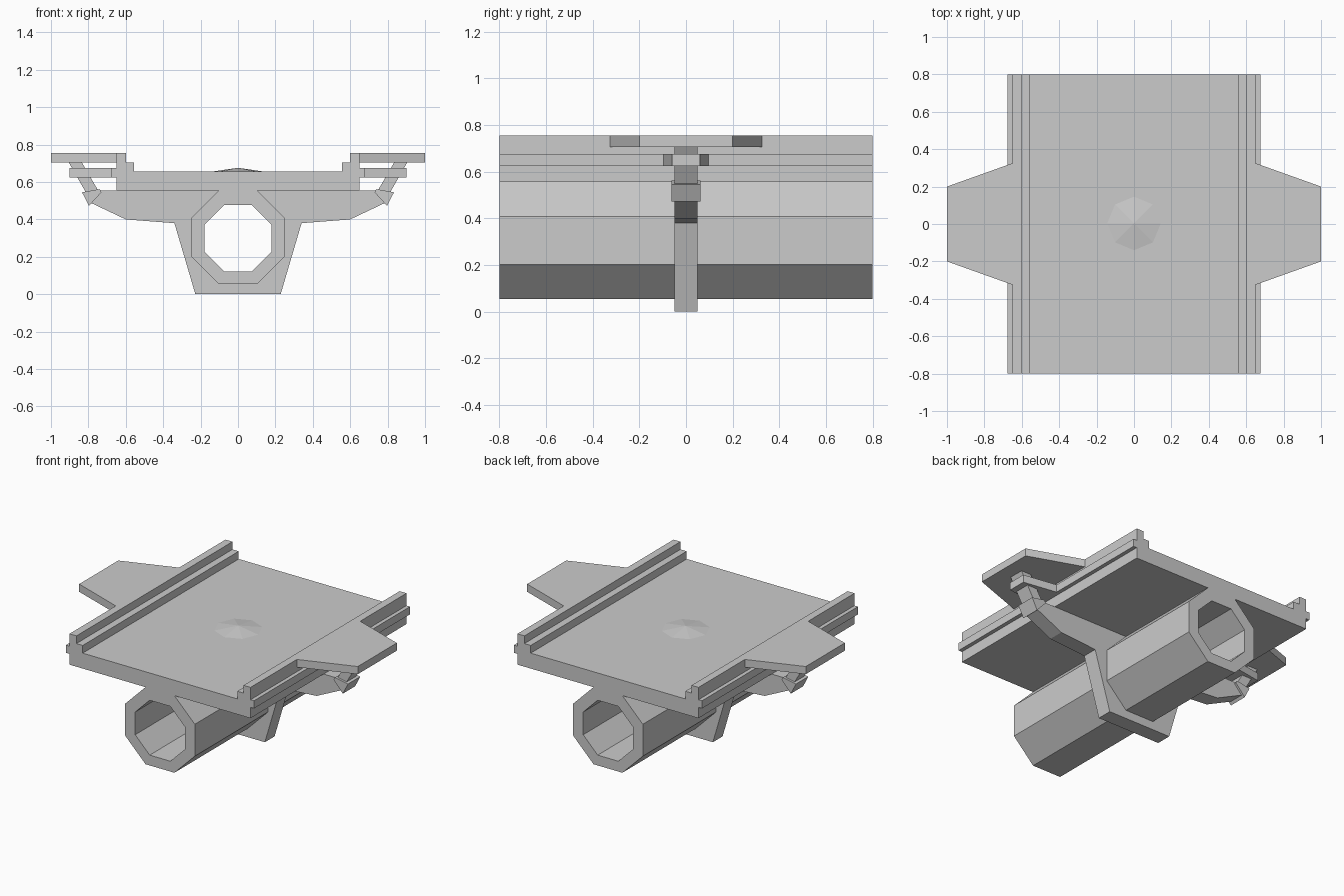
import bpy, bmesh
from math import tan, pi

if "Cube" in bpy.data.objects:
    bpy.data.objects.remove(bpy.data.objects["Cube"])


def extrude(name, pts, lo, hi, plan=False):
    """Extrude a right-half profile (xz along y, or xy along z) and mirror it in x."""
    bm = bmesh.new()

    def ring(d):
        return [bm.verts.new((a, b, d) if plan else (a, d, b)) for a, b in pts]
    v0, v1 = ring(lo), ring(hi)
    bm.faces.new(v0)
    bm.faces.new(v1)
    n = len(pts)
    for i in range(n):
        j = (i + 1) % n
        bm.faces.new((v0[i], v0[j], v1[j], v1[i]))
    bmesh.ops.recalc_face_normals(bm, faces=bm.faces)
    # open the centre seam so the mirrored halves join cleanly
    seam = [f for f in bm.faces if all(abs(v.co.x) < 1e-6 for v in f.verts)]
    bmesh.ops.delete(bm, geom=seam, context='FACES_ONLY')
    me = bpy.data.meshes.new(name)
    bm.to_mesh(me)
    bm.free()
    ob = bpy.data.objects.new(name, me)
    bpy.context.collection.objects.link(ob)
    ob.modifiers.new("mirror", 'MIRROR').use_axis[0] = True
    return ob


def half_octagon(r, zc):
    """Right side of a flat-topped octagon, top to bottom."""
    k = r * tan(pi / 8)
    return [(k, zc + r), (r, zc + k), (r, zc - k), (k, zc - r)]


outer = half_octagon(0.25, 0.305)
inner = half_octagon(0.178, 0.30)

# deck with stepped side rails and the octagonal tube below it
hull = [(0, 0.655), (0.555, 0.655), (0.555, 0.705), (0.60, 0.705), (0.60, 0.755),
        (0.65, 0.755), (0.65, 0.675), (0.675, 0.675), (0.675, 0.625), (0.65, 0.625),
        (0.65, 0.555)]
hull += outer + [(0, 0.055), (0, 0.122)] + inner[::-1] + [(0, 0.478)]
extrude("deck_and_tube", hull, -0.8, 0.8)

# central rib and stand wrapping the tube
rib = [(0, 0), (0.228, 0), (0.34, 0.38), (0.60, 0.40), (0.79, 0.49), (0.745, 0.555)]
extrude("support_rib", rib + outer + [(0, 0.055)], -0.05, 0.05)

# side wings and the small brackets under them
extrude("side_wing", [(0.65, -0.325), (1, -0.20), (1, 0.20), (0.65, 0.325)],
        0.705, 0.755, plan=True)
extrude("wing_bracket", [(0.65, -0.10), (0.90, -0.06), (0.90, 0.06), (0.65, 0.10)],
        0.625, 0.675, plan=True)

# slanted struts and their hinge blocks
extrude("wing_strut", [(0.905, 0.705), (0.835, 0.705), (0.745, 0.55), (0.805, 0.53)],
        -0.05, 0.05)
extrude("strut_hinge", [(0.73, 0.545), (0.797, 0.472), (0.834, 0.545), (0.74, 0.562)],
        -0.063, 0.063)

# shallow eight-sided cone on the deck
bpy.ops.mesh.primitive_cone_add(vertices=8, radius1=0.15, radius2=0, depth=0.022,
                                location=(0, 0.003, 0.665))
bpy.context.object.name = "deck_cone"
